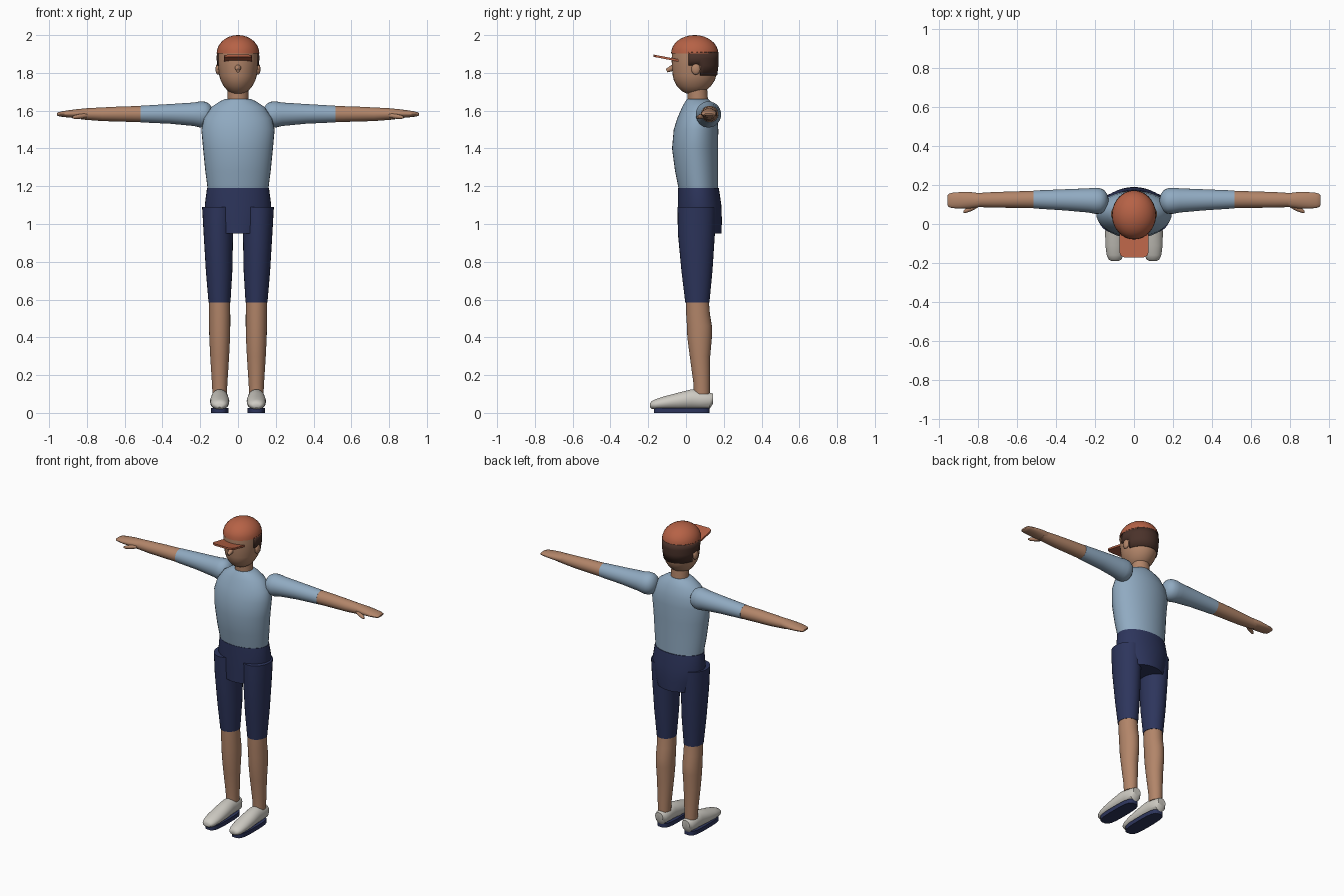
import bpy, bmesh, math
from mathutils import Vector, Matrix

if "Cube" in bpy.data.objects:
    bpy.data.objects.remove(bpy.data.objects["Cube"])


def material(name, r, g, b):
    m = bpy.data.materials.new(name)
    lin = [((c / 255 + 0.055) / 1.055) ** 2.4 for c in (r, g, b)]
    m.diffuse_color = (*lin, 1)
    m.use_nodes = True
    m.node_tree.nodes["Principled BSDF"].inputs["Base Color"].default_value = m.diffuse_color
    return m


SKIN = material("skin", 178, 133, 105)
SHIRT = material("light_blue_cloth", 144, 170, 193)
NAVY = material("navy_cloth", 45, 53, 92)
CAP = material("rust_red", 182, 98, 70)
HAIR = material("dark_brown", 74, 50, 42)
SHOE = material("off_white", 206, 203, 195)


def finish(name, bm, mat, angle=40):
    """Turn a bmesh into a shaded, coloured object."""
    bmesh.ops.recalc_face_normals(bm, faces=bm.faces)
    me = bpy.data.meshes.new(name)
    bm.to_mesh(me)
    bm.free()
    me.materials.append(mat)
    ob = bpy.data.objects.new(name, me)
    bpy.context.collection.objects.link(ob)
    bpy.ops.object.select_all(action='DESELECT')
    ob.select_set(True)
    bpy.context.view_layer.objects.active = ob
    bpy.ops.object.shade_smooth_by_angle(angle=math.radians(angle))
    return ob


def loft_mesh(axis, sections, n=28, caps=True):
    """Ellipses (position, centre a, centre b, radius a, radius b) skinned along an axis."""
    bm = bmesh.new()
    rings = []
    for t, ca, cb, ra, rb in sections:
        ring = []
        for i in range(n):
            w = 2 * math.pi * i / n
            co = [ca + ra * math.cos(w), cb + rb * math.sin(w)]
            co.insert(axis, t)
            ring.append(bm.verts.new(co))
        rings.append(ring)
    for lo, hi in zip(rings, rings[1:]):
        for i in range(n):
            j = (i + 1) % n
            bm.faces.new((lo[i], lo[j], hi[j], hi[i]))
    if caps:
        bm.faces.new(rings[0])
        bm.faces.new(rings[-1])
    return bm


def loft(name, axis, sections, mat, side=1, n=28):
    bm = loft_mesh(axis, sections, n)
    if side < 0:
        bmesh.ops.scale(bm, vec=(-1, 1, 1), verts=bm.verts)
    return finish(name, bm, mat)


def ball(name, centre, radii, mat):
    bm = bmesh.new()
    bmesh.ops.create_uvsphere(bm, u_segments=16, v_segments=10, radius=1)
    bmesh.ops.scale(bm, vec=radii, verts=bm.verts)
    bmesh.ops.translate(bm, vec=centre, verts=bm.verts)
    return finish(name, bm, mat)


# Shirt body and pelvis of the shorts
loft("shirt_body", 2, [
    (1.18, 0, .066, .160, .104), (1.28, 0, .056, .173, .114), (1.40, 0, .048, .185, .122),
    (1.50, 0, .053, .194, .118), (1.56, 0, .060, .180, .106), (1.62, 0, .064, .140, .084),
    (1.65, 0, .063, .095, .066), (1.663, 0, .062, .065, .055)], SHIRT, n=36)
loft("shorts_pelvis", 2, [
    (.95, 0, .073, .135, .115), (1.02, 0, .074, .160, .116), (1.10, 0, .072, .176, .115),
    (1.19, 0, .066, .164, .108)], NAVY, n=36)

# Neck and head
loft("neck", 2, [(1.63, 0, .064, .056, .054), (1.74, 0, .058, .054, .052)], SKIN)
HEAD = [
    (1.692, 0, .040, .030, .040), (1.705, 0, .040, .055, .064), (1.73, 0, .042, .076, .090),
    (1.76, 0, .044, .092, .108), (1.785, 0, .045, .099, .115), (1.84, 0, .046, .106, .121),
    (1.875, 0, .046, .108, .122), (1.91, 0, .046, .107, .120)]
loft("head", 2, HEAD, SKIN, n=32)

# Hair shell: side locks in front, longer at the back
bm = loft_mesh(2, [(z, a, b, c + .005, d + .005) for z, a, b, c, d in HEAD[4:]], 48, False)
drop = []
for f in bm.faces:
    c = f.calc_center_median()
    if c.y < (.075 if c.z < 1.84 else .015):
        drop.append(f)
bmesh.ops.delete(bm, geom=drop, context='FACES')
hair = finish("hair", bm, HAIR)
shell = hair.modifiers.new("thickness", 'SOLIDIFY')
shell.thickness = .008
shell.offset = -1

# Nose and ears
bm = bmesh.new()
bmesh.ops.create_cone(bm, cap_ends=True, segments=14, radius1=.019, radius2=.010, depth=.05,
                      matrix=Matrix.Translation((0, -.080, 1.822)) @ Matrix.Rotation(math.radians(115), 4, 'X'))
finish("nose", bm, SKIN)
for s, tag in ((-1, "left"), (1, "right")):
    ball(tag + "_ear", (s * .106, .052, 1.82), (.013, .024, .030), SKIN)

# Cap dome and upturned brim
dome = []
for k in range(9):
    a = math.radians(min(k * 11, 87))
    dome.append((1.903 + .097 * math.sin(a), 0, .046, .113 * math.cos(a), .125 * math.cos(a)))
loft("cap_dome", 2, dome, CAP, n=32)
bm = bmesh.new()
outline = [(-.075, -.03), (-.075, -.145), (-.068, -.162), (-.05, -.172),
           (.05, -.172), (.068, -.162), (.075, -.145), (.075, -.03)]
face = bm.faces.new([bm.verts.new((x, y, 1.858 - (y + .03) * .19)) for x, y in outline])
top = bmesh.ops.extrude_face_region(bm, geom=[face])["geom"]
bmesh.ops.translate(bm, vec=(0, 0, .012), verts=[v for v in top if isinstance(v, bmesh.types.BMVert)])
finish("cap_brim", bm, CAP, 30)

# Arms and legs, one set per side
for s, tag in ((-1, "left"), (1, "right")):
    loft(tag + "_sleeve", 0, [
        (.132, .118, 1.580, .012, .012), (.138, .118, 1.580, .036, .036),
        (.152, .118, 1.580, .055, .056), (.172, .118, 1.580, .065, .067),
        (.200, .119, 1.580, .067, .069), (.235, .121, 1.581, .062, .062),
        (.36, .124, 1.583, .054, .052), (.515, .126, 1.582, .046, .044)], SHIRT, s)
    loft(tag + "_forearm", 0, [
        (.505, .126, 1.582, .045, .043), (.62, .125, 1.582, .042, .040),
        (.72, .124, 1.581, .040, .036), (.80, .123, 1.582, .036, .031),
        (.83, .123, 1.582, .036, .028)], SKIN, s)
    loft(tag + "_hand", 0, [
        (.79, .123, 1.583, .035, .031), (.85, .122, 1.584, .043, .024),
        (.90, .121, 1.583, .042, .019), (.935, .121, 1.582, .039, .014),
        (.952, .121, 1.581, .033, .010), (.958, .121, 1.581, .024, .005)], SKIN, s, 20)
    loft(tag + "_thumb", 0, [
        (.80, .097, 1.575, .012, .012), (.835, .080, 1.570, .014, .013),
        (.865, .067, 1.566, .011, .010), (.876, .062, 1.565, .005, .005)], SKIN, s, 12)

    loft(tag + "_shorts_leg", 2, [
        (.585, .098, .060, .058, .064), (.75, .100, .058, .070, .082),
        (.95, .104, .055, .078, .098), (1.09, .104, .056, .086, .101)], NAVY, s)
    loft(tag + "_shin", 2, [
        (.10, .097, .084, .038, .042), (.16, .097, .083, .041, .044),
        (.30, .097, .074, .050, .054), (.40, .097, .072, .055, .065),
        (.46, .097, .071, .056, .066), (.52, .097, .064, .056, .063),
        (.60, .098, .060, .055, .060)], SKIN, s)

    # Shoe upper: lofted from toe to heel, then sole slab
    loft(tag + "_shoe", 1, [
        (-.190, .097, .040, .018, .010), (-.183, .097, .042, .032, .020),
        (-.160, .097, .045, .043, .028), (-.110, .097, .053, .050, .036),
        (-.040, .097, .062, .051, .045), (.030, .097, .072, .047, .053),
        (.070, .097, .070, .045, .050), (.125, .097, .064, .040, .043),
        (.143, .097, .075, .028, .027)], SHOE, s)
    bm = bmesh.new()
    pts = [Vector((.097 + .047 * math.copysign(abs(math.cos(a)) ** .6, math.cos(a)),
                   -.023 + .148 * math.copysign(abs(math.sin(a)) ** .6, math.sin(a)), 0))
           for a in (2 * math.pi * (i + .5) / 24 for i in range(24))]
    face = bm.faces.new([bm.verts.new((s * p.x, p.y, 0)) for p in pts])
    top = bmesh.ops.extrude_face_region(bm, geom=[face])["geom"]
    bmesh.ops.translate(bm, vec=(0, 0, .027), verts=[v for v in top if isinstance(v, bmesh.types.BMVert)])
    finish(tag + "_sole", bm, NAVY)
